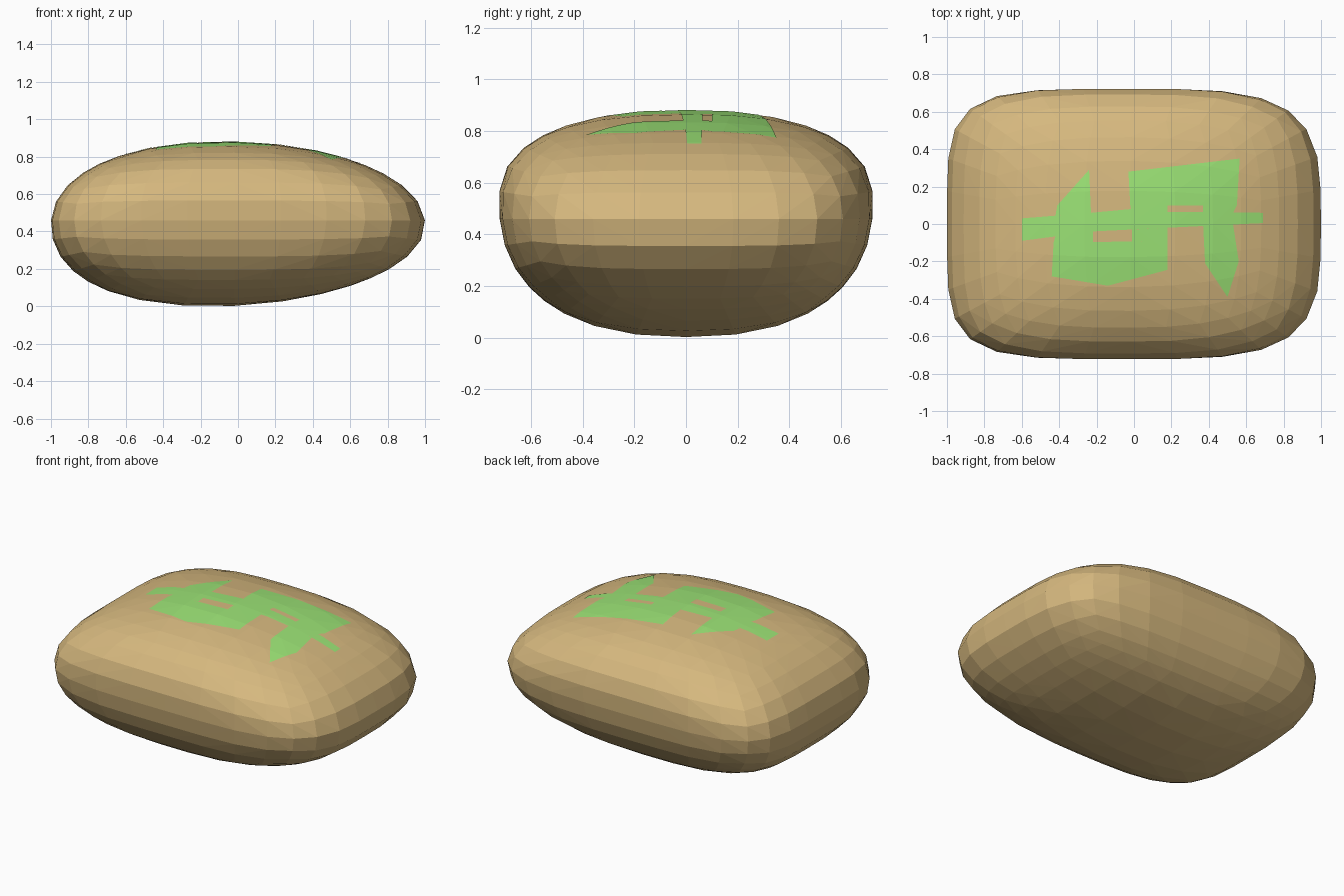
import bpy, bmesh
from mathutils import Vector

if "Cube" in bpy.data.objects:
    bpy.data.objects.remove(bpy.data.objects["Cube"])


def material(name, color):
    m = bpy.data.materials.new(name)
    m.diffuse_color = (*color, 1)
    m.use_nodes = True
    m.node_tree.nodes["Principled BSDF"].inputs["Base Color"].default_value = m.diffuse_color
    return m


def add_object(bm, name, mat):
    me = bpy.data.meshes.new(name)
    bm.to_mesh(me)
    ob = bpy.data.objects.new(name, me)
    ob.data.materials.append(mat)
    bpy.context.collection.objects.link(ob)
    return ob


def half_width(z, centre, power):
    """Rounded vertical profile between z = 0 and z = 0.88, 1 at the centre height."""
    t = (z - centre) / ((0.88 - centre) if z > centre else centre)
    return max(1 - abs(t) ** power, 0) ** (1 / power)


def inside(p):
    """Boulder volume: boxy plan at mid height, softer and shifted left at top and bottom."""
    if not 0 < p.z < 0.88:
        return False
    a = half_width(p.z, 0.44, 2.08)
    b = 0.724 * half_width(p.z, 0.53, 2.35)
    t = (p.z - 0.44) / 0.44
    x = p.x + (0.075 if t > 0 else 0.14) * t * t
    n = 2.2 + (2.6 if x < 0 else 1.6) * max(1 - t * t, 0)
    return (abs(x) / a) ** n + (abs(p.y) / b) ** n < 1


# Boulder: gridded cube pushed out to the rounded volume
bm = bmesh.new()
bmesh.ops.create_cube(bm, size=2)
bmesh.ops.subdivide_edges(bm, edges=bm.edges[:], cuts=7, use_grid_fill=True)
centre = Vector((-0.02, 0, 0.46))
for v in bm.verts:
    d = Vector((v.co.x, v.co.y * 0.72, v.co.z * 0.42))
    lo, hi = 0.0, 3.0
    for _ in range(30):
        mid = (lo + hi) / 2
        if inside(centre + d * mid):
            lo = mid
        else:
            hi = mid
    v.co = centre + d * lo
# Split the facets along the outward-bulging diagonal so the stone stays convex
bmesh.ops.triangulate(bm, faces=bm.faces[:])
hull = bmesh.new()
for v in bm.verts:
    hull.verts.new(v.co)
bmesh.ops.convex_hull(hull, input=hull.verts[:])
bmesh.ops.delete(hull, geom=[v for v in hull.verts if not v.link_faces], context='VERTS')
bm.free()
bm = hull
bmesh.ops.recalc_face_normals(bm, faces=bm.faces[:])
add_object(bm, "boulder", material("stone", (0.67, 0.48, 0.21)))

# Moss: convex plan pieces (anticlockwise) cut out of the boulder's top surface
pieces = [
    [(-.60, -.09), (-.22, -.04), (-.23, .06), (-.60, .03)],
    [(-.225, -.04), (.18, -.02), (.18, .066), (-.015, .08), (-.23, .06)],
    [(.18, -.02), (.69, .005), (.69, .06), (.18, .065)],
    [(-.42, .045), (-.23, .06), (-.24, .29), (-.41, .10)],
    [(-.44, -.28), (-.14, -.33), (.18, -.245), (.18, -.09), (-.43, -.10)],
    [(-.43, -.10), (-.22, -.096), (-.22, -.04), (-.42, -.066)],
    [(-.01, -.093), (.18, -.09), (.18, -.02), (-.01, -.03)],
    [(-.02, .10), (.55, .10), (.565, .35), (-.03, .28)],
    [(-.015, .08), (.18, .065), (.18, .10), (-.02, .10)],
    [(.37, .063), (.53, .061), (.55, .10), (.37, .10)],
    [(.37, -.01), (.38, -.21), (.50, -.39), (.56, -.20), (.53, -.003)],
]
moss = bmesh.new()
for piece in pieces:
    cut = bm.copy()
    bmesh.ops.delete(cut, geom=[f for f in cut.faces if f.normal.z < 0.2], context='FACES')
    for p, q in zip(piece, piece[1:] + piece[:1]):
        bmesh.ops.bisect_plane(cut, geom=cut.verts[:] + cut.edges[:] + cut.faces[:],
                               plane_co=(*p, 0), plane_no=(q[1] - p[1], p[0] - q[0], 0),
                               clear_outer=True)
    for v in cut.verts:
        v.co.z += 0.002
    part = bpy.data.meshes.new("moss_piece")
    cut.to_mesh(part)
    cut.free()
    moss.from_mesh(part)
    bpy.data.meshes.remove(part)
bmesh.ops.remove_doubles(moss, verts=moss.verts[:], dist=0.0005)
add_object(moss, "moss_patch", material("moss", (0.33, 0.77, 0.18)))
moss.free()
bm.free()
